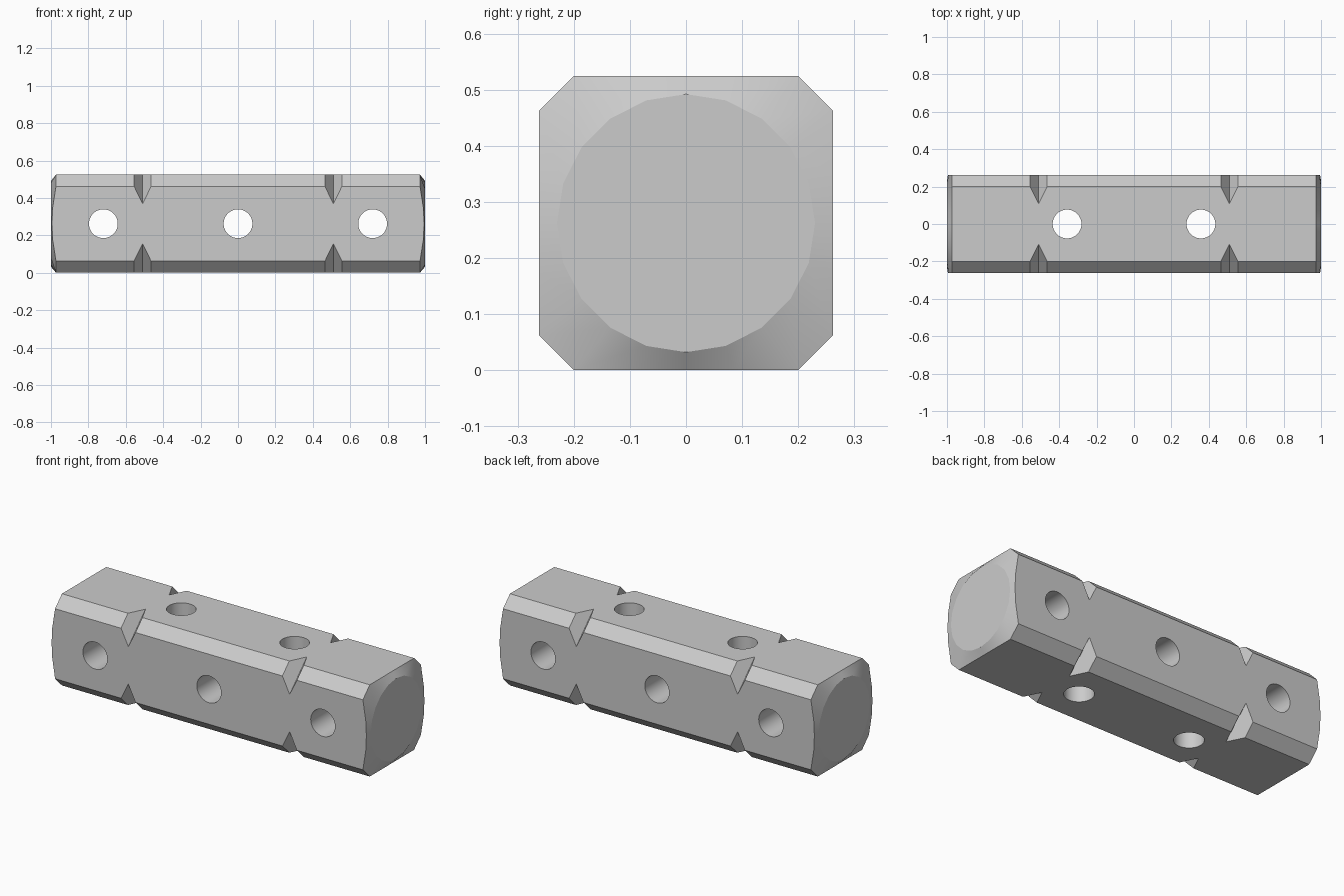
import bpy
import bmesh
from math import radians, cos, sin, tan, pi
from mathutils import Matrix, Vector

if "Cube" in bpy.data.objects:
    bpy.data.objects.remove(bpy.data.objects["Cube"])

HALF = 0.262        # half thickness of the bar
FLAT = 0.2          # half width of each flat side
CAP_R = 0.23        # radius of the round end face
STEPS = 20

grey = bpy.data.materials.new("plain grey")
grey.use_nodes = True
grey.diffuse_color = (0.6, 0.6, 0.6, 1)
grey.node_tree.nodes["Principled BSDF"].inputs["Base Color"].default_value = (0.6, 0.6, 0.6, 1)


def make_object(name, bm):
    bmesh.ops.recalc_face_normals(bm, faces=bm.faces)
    mesh = bpy.data.meshes.new(name)
    bm.to_mesh(mesh)
    bm.free()
    mesh.materials.append(grey)
    obj = bpy.data.objects.new(name, mesh)
    bpy.context.collection.objects.link(obj)
    return obj


def outline(i):
    """Point i of the chamfered square, and how far the end reaches there."""
    a = 2 * pi * i / STEPS
    c, s = cos(a), sin(a)
    if abs(c) > abs(s):                     # front and back sides: bowed end
        y = HALF if c > 0 else -HALF
        z = max(-FLAT, min(FLAT, HALF * s / abs(c)))
        if i % 10 in (2, 8):
            z = FLAT if s > 0 else -FLAT
        return y, z, 0.995 - 0.022 * (z / FLAT) ** 2
    z = HALF if s > 0 else -HALF            # top and bottom: straight end
    y = max(-FLAT, min(FLAT, HALF * c / abs(s)))
    if i % 10 in (3, 7):
        y = FLAT if c > 0 else -FLAT
    return y, z, 0.973


# Bar body: round cap, lofted end, long sides, lofted end, round cap
bm = bmesh.new()
rings = []
for side, is_cap in ((-1, True), (-1, False), (1, False), (1, True)):
    ring = []
    for i in range(STEPS):
        a = 2 * pi * i / STEPS
        y, z, x = (CAP_R * cos(a), CAP_R * sin(a), 1) if is_cap else outline(i)
        ring.append(bm.verts.new((side * x, y, z + HALF)))
    rings.append(ring)
for r1, r2 in zip(rings, rings[1:]):
    for i in range(STEPS):
        j = (i + 1) % STEPS
        bm.faces.new((r1[i], r1[j], r2[j], r2[i]))
bm.faces.new(rings[0])
bm.faces.new(rings[-1])
body = make_object("notched_bar", bm)

# Cutter: drilled holes through the front and through the top
bm = bmesh.new()
centre = Matrix.Translation((0, 0, HALF))
holes = [(-0.72, True), (0, True), (0.72, True), (-0.358, False), (0.358, False)]
for x, through_front in holes:
    turn = Matrix.Rotation(pi / 2, 4, "X") if through_front else Matrix()
    bmesh.ops.create_cone(bm, cap_ends=True, segments=40, radius1=0.077, radius2=0.077,
                          depth=1, matrix=centre @ Matrix.Translation((x, 0, 0)) @ turn)

# Cutter: V grooves across the four long edges
DEEP, HIGH, SLOPE = 0.261, 0.4, 0.046 / 0.066
for x in (-0.51, 0.51):
    for k in range(4):
        place = centre @ Matrix.Rotation(pi / 4 + k * pi / 2, 4, "X")
        wide = (HIGH - DEEP) * SLOPE
        profile = [(x, DEEP), (x + wide, HIGH), (x - wide, HIGH)]
        ends = [[bm.verts.new(place @ Vector((px, y, pz))) for px, pz in profile]
                for y in (-0.4, 0.4)]
        bm.faces.new(ends[0])
        bm.faces.new(ends[1])
        for i in range(3):
            j = (i + 1) % 3
            bm.faces.new((ends[0][i], ends[0][j], ends[1][j], ends[1][i]))
cutter = make_object("hole_and_groove_cutter", bm)
cutter.hide_render = True

# Cut, then remove the helper
cut = body.modifiers.new("cuts", "BOOLEAN")
cut.operation = "DIFFERENCE"
cut.solver = "EXACT"
cut.object = cutter
bpy.ops.object.select_all(action="DESELECT")
body.select_set(True)
bpy.context.view_layer.objects.active = body
bpy.ops.object.modifier_apply(modifier=cut.name)
bpy.data.objects.remove(cutter)

# Smooth shading with crisp edges around the flat end faces
bpy.ops.object.shade_smooth_by_angle(angle=radians(30))
verts = body.data.vertices
for edge in body.data.edges:
    if all(abs(verts[v].co.x) > 0.999 for v in edge.vertices):
        edge.use_edge_sharp = True
